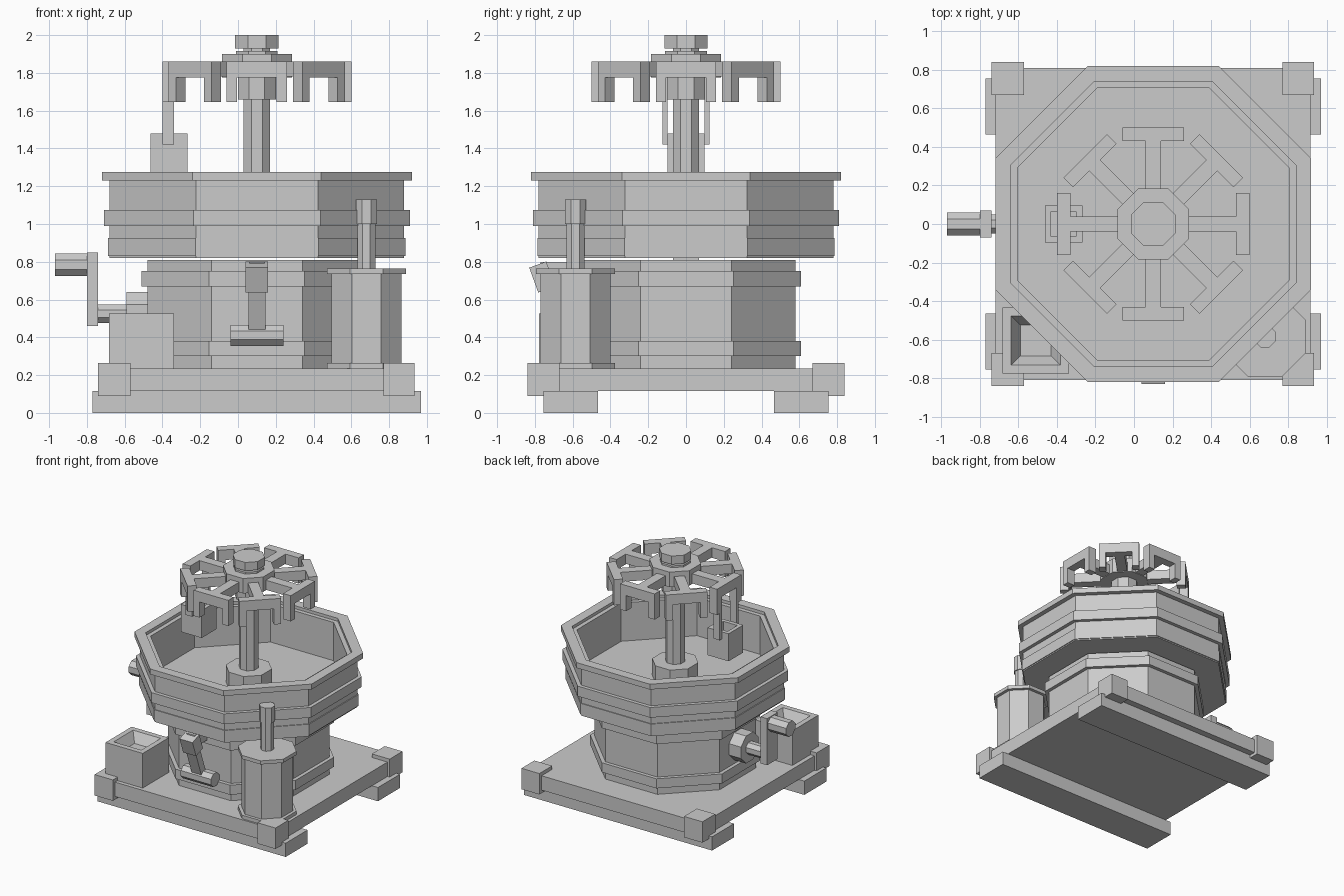
import bpy, bmesh, math
from mathutils import Matrix, Vector

cube = bpy.data.objects.get("Cube")
if cube:
    bpy.data.objects.remove(cube)

grey = bpy.data.materials.new("plain grey")
grey.use_nodes = True
colour = (0.6, 0.6, 0.6, 1)
grey.diffuse_color = colour
grey.node_tree.nodes["Principled BSDF"].inputs["Base Color"].default_value = colour

CX = 0.1  # central axis of column, tub and wheel
AXES = {"Z": Matrix(), "X": Matrix.Rotation(math.pi / 2, 4, "Y")}


def finish(name, bm, matrix=Matrix()):
    bmesh.ops.recalc_face_normals(bm, faces=bm.faces)
    mesh = bpy.data.meshes.new(name)
    bm.to_mesh(mesh)
    bm.free()
    mesh.materials.append(grey)
    ob = bpy.data.objects.new(name, mesh)
    ob.matrix_world = matrix
    bpy.context.collection.objects.link(ob)
    return ob


def box(name, x, y, z, matrix=Matrix()):
    """Box from (low, high) ranges."""
    bm = bmesh.new()
    bmesh.ops.create_cube(bm, size=1)
    for v in bm.verts:
        v.co = Vector([(r[0] + r[1]) / 2 + c * (r[1] - r[0])
                       for r, c in zip((x, y, z), v.co)])
    return finish(name, bm, matrix)


def loft(name, rings, sides, matrix=Matrix(), closed=False):
    """Join (apothem, height) rings of a regular polygon with a flat front."""
    bm = bmesh.new()
    loops = []
    for apothem, z in rings:
        r = apothem / math.cos(math.pi / sides)
        angles = [(i + 0.5) * math.tau / sides for i in range(sides)]
        loops.append([bm.verts.new((r * math.cos(a), r * math.sin(a), z)) for a in angles])
    pairs = list(zip(loops, loops[1:]))
    if closed:
        pairs.append((loops[-1], loops[0]))
    else:
        bm.faces.new(loops[0])
        bm.faces.new(loops[-1])
    for a, b in pairs:
        for i in range(sides):
            j = (i + 1) % sides
            bm.faces.new((a[i], a[j], b[j], b[i]))
    return finish(name, bm, matrix)


def prism(name, centre, apothem, low, high, axis="Z"):
    matrix = Matrix.Translation(centre) @ AXES[axis]
    return loft(name, [(apothem, low), (apothem, high)], 8, matrix)


def band(name, inner, outer, low, high):
    rings = [(inner, low), (outer, low), (outer, high), (inner, high)]
    return loft(name, rings, 8, Matrix.Translation((CX, 0, 0)), True)


# Base: skids, platform and corner blocks
for name, s in (("front", -1), ("back", 1)):
    box(name + "_skid", (-0.77, 0.97), sorted((s * 0.465, s * 0.755)), (0, 0.115))
    for side, x in (("right", (-0.74, -0.57)), ("left", (0.77, 0.935))):
        box(f"{name}_{side}_corner_block", x, sorted((s * 0.67, s * 0.84)), (0.09, 0.265))
box("platform", (-0.72, 0.915), (-0.81, 0.81), (0.115, 0.235))

# Column with its two bands
prism("column", (CX, 0, 0), 0.58, 0.235, 0.81)
band("column_lower_band", 0.57, 0.61, 0.3, 0.38)
band("column_upper_band", 0.57, 0.61, 0.67, 0.75)

# Open tub, bands and rim
loft("tub", [(0.78, 0.82), (0.78, 1.25), (0.705, 1.25), (0.705, 0.93)], 8,
     Matrix.Translation((CX, 0, 0)))
band("tub_lower_band", 0.77, 0.787, 0.83, 0.925)
band("tub_middle_band", 0.77, 0.81, 0.99, 1.075)
band("tub_rim", 0.74, 0.82, 1.23, 1.275)

# Shaft, foot and hub
prism("shaft", (CX, 0, 0), 0.07, 0.93, 1.95)
prism("shaft_foot", (CX, 0, 0), 0.165, 0.93, 1.07)
prism("hub_collar", (CX, 0, 0), 0.1, 1.66, 1.78)
prism("hub", (CX, 0, 0), 0.185, 1.775, 1.9)
prism("hub_cap", (CX, 0, 0), 0.11, 1.9, 1.915)
prism("hub_knob", (CX, 0, 0), 0.115, 1.93, 2.0)

# Eight spokes, each a crossbar with two hanging prongs
for i in range(8):
    turn = Matrix.Translation((CX, 0, 0)) @ Matrix.Rotation(i * math.pi / 4, 4, "Z")
    box(f"spoke_{i + 1}", (0.1, 0.44), (-0.04, 0.04), (1.78, 1.86), turn)
    box(f"crossbar_{i + 1}", (0.43, 0.5), (-0.16, 0.16), (1.775, 1.86), turn)
    for s in (-1, 1):
        box(f"prong_{i + 1}", (0.43, 0.5), sorted((s * 0.105, s * 0.16)), (1.645, 1.775), turn)


# Hanging bucket and supply bin, both hollow
def bin_box(name, centre, half, low, high, lip, bottom_half, depth):
    rings = [(half, low), (half, high), (lip, high), (bottom_half, high - depth)]
    loft(name, rings, 4, Matrix.Translation((*centre, 0)))


bin_box("bucket", (-0.365, 0), 0.097, 1.25, 1.48, 0.065, 0.065, 0.1)
for s in (-1, 1):
    box("bucket_hanger", (-0.4, -0.34), sorted((s * 0.097, s * 0.125)), (1.42, 1.78))
bin_box("supply_bin", (-0.51, -0.605), 0.172, 0.235, 0.525, 0.128, 0.08, 0.08)

# Side crank
prism("crank_flange", (0, 0, 0.525), 0.115, -0.59, -0.47, "X")
prism("crank_axle", (0, 0, 0.525), 0.05, -0.76, -0.58, "X")
box("crank_arm", (-0.8, -0.74), (-0.07, 0.07), (0.46, 0.85))
prism("crank_grip", (0, 0, 0.785), 0.06, -0.97, -0.79, "X")

# Tilted front lever
tilt = Matrix.Translation((CX, -0.785, 0.785)) @ Matrix.Rotation(math.radians(20), 4, "X")
box("lever_head", (-0.06, 0.06), (-0.048, 0.048), (-0.14, 0), tilt)
box("lever_arm", (-0.045, 0.045), (-0.03, 0.03), (-0.4, -0.14), tilt)
box("lever_mount", (0.06, 0.14), (-0.77, -0.56), (0.7, 0.8))
prism("lever_grip", (CX, -0.645, 0.41), 0.055, -0.14, 0.14, "X")

# Piston cylinder
piston = (0.68, -0.585, 0)
prism("cylinder_body", piston, 0.185, 0.24, 0.74)
prism("cylinder_lower_flange", piston, 0.21, 0.235, 0.265)
prism("cylinder_upper_flange", piston, 0.21, 0.735, 0.765)
prism("piston_rod", piston, 0.048, 0.76, 1.1)
prism("piston_cap", piston, 0.056, 1.0, 1.13)
